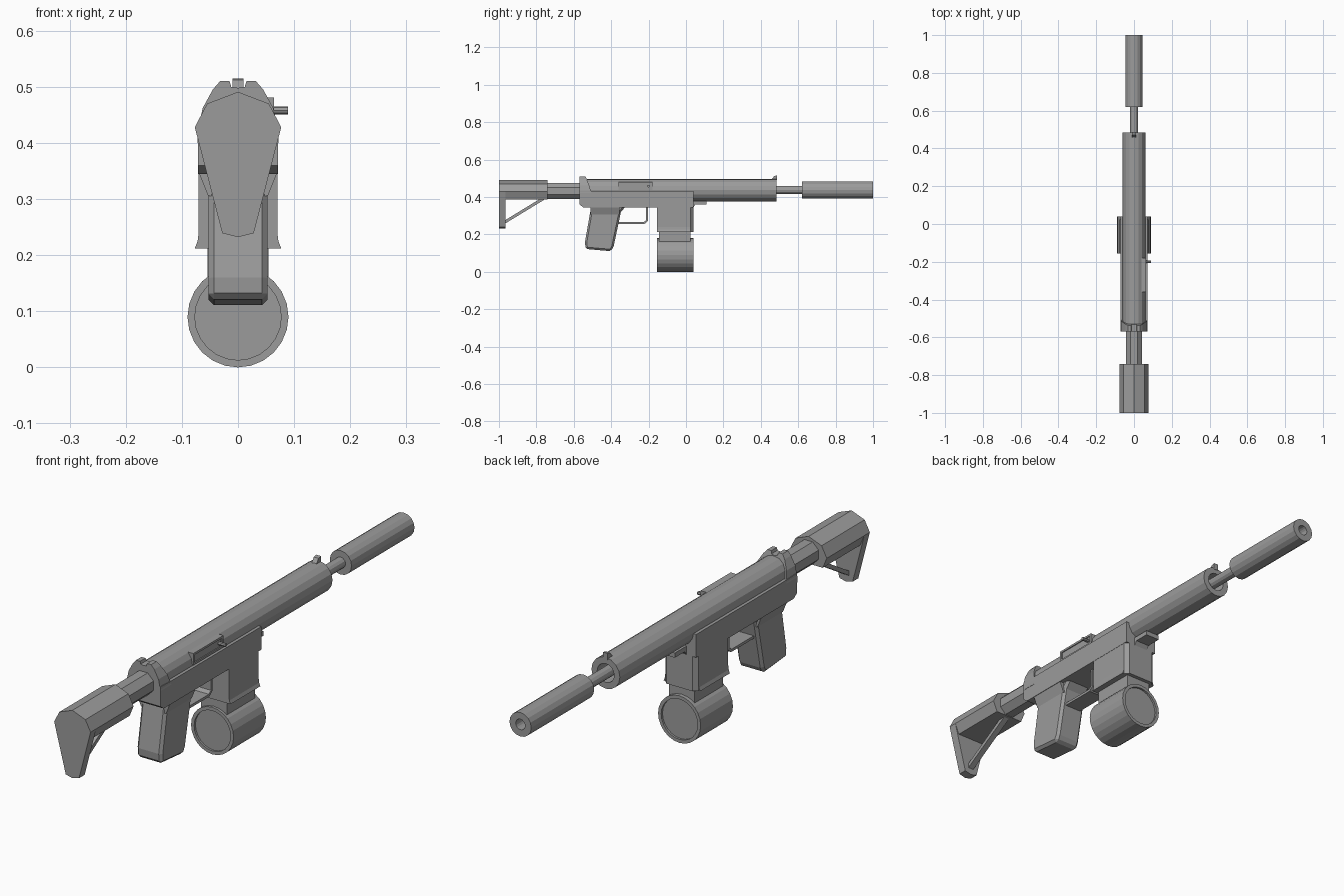
import bpy, bmesh, math
from mathutils import Vector

cube = bpy.data.objects.get("Cube")
if cube:
    bpy.data.objects.remove(cube, do_unlink=True)

grey = bpy.data.materials.new("plain grey")
grey.use_nodes = True
grey.diffuse_color = (0.33, 0.33, 0.33, 1)
grey.node_tree.nodes["Principled BSDF"].inputs["Base Color"].default_value = (0.33, 0.33, 0.33, 1)


def finish(name, bm, bevel=0):
    bmesh.ops.remove_doubles(bm, verts=bm.verts, dist=0.00001)
    bmesh.ops.recalc_face_normals(bm, faces=bm.faces)
    me = bpy.data.meshes.new(name)
    bm.to_mesh(me)
    bm.free()
    me.materials.append(grey)
    ob = bpy.data.objects.new(name, me)
    bpy.context.collection.objects.link(ob)
    if bevel:
        mod = ob.modifiers.new("chamfer", 'BEVEL')
        mod.width = bevel
        mod.segments = 1
        mod.limit_method = 'ANGLE'
        mod.angle_limit = math.radians(50)
    return ob


def prism(name, pts, axis, a, b, bevel=0, rule=None):
    """Extrude an outline along an axis; the outline uses the other two axes in order."""
    bm = bmesh.new()
    rings = []
    for d in (a, b):
        ring = []
        for p in pts:
            co = list(p)
            co.insert("xyz".index(axis), d)
            ring.append(bm.verts.new(co))
        rings.append(ring)
    lo, hi = rings
    n = len(pts)
    bm.faces.new(lo)
    bm.faces.new(hi)
    for i in range(n):
        j = (i + 1) % n
        bm.faces.new((lo[i], lo[j], hi[j], hi[i]))
    if rule:
        for v in hi:
            rule(v)
    return finish(name, bm, bevel)


def mirrored(half):
    """Complete a half outline across x = 0."""
    return half + [(-x, z) for x, z in reversed(half) if x > 0]


def lathe(name, profile, zc, sides, closed=False):
    """Spin a (radius, y) profile about a lengthwise axis at height zc."""
    bm = bmesh.new()
    verts = [bm.verts.new((0, y, zc + r)) for r, y in profile]
    edges = [bm.edges.new(e) for e in zip(verts, verts[1:])]
    if closed:
        edges.append(bm.edges.new((verts[-1], verts[0])))
    bmesh.ops.spin(bm, geom=verts + edges, cent=(0, 0, zc), axis=(0, 1, 0),
                   angle=2 * math.pi, steps=sides, use_merge=True)
    return finish(name, bm)


def box(name, x, y, z, bevel=0):
    return prism(name, [(x[0], z[0]), (x[1], z[0]), (x[1], z[1]), (x[0], z[1])],
                 'y', y[0], y[1], bevel)


# Barrel group
AXIS = 0.437
lathe("barrel_shroud", [(0.06, -0.53), (0.06, 0.485), (0.036, 0.485), (0.036, 0.3),
                        (0, 0.3)], AXIS, 16)
lathe("barrel", [(0.021, 0.29), (0.021, 0.63)], AXIS, 12)
lathe("silencer", [(0, 0.9), (0.02, 0.9), (0.02, 1.0), (0.046, 1.0), (0.046, 0.62),
                   (0, 0.62)], AXIS, 16)
prism("front_sight", [(0.455, 0.49), (0.487, 0.49), (0.487, 0.515), (0.472, 0.512)],
      'x', -0.01, 0.01)

# Receiver: notched rear collar with a sloped front, and the lower body
def slope(v):
    v.co.y = -0.505 - max(0, v.co.z - 0.433) * 0.42

collar = mirrored([(0, 0.498), (0.012, 0.5), (0.015, 0.51), (0.032, 0.51), (0.045, 0.495),
                   (0.063, 0.462), (0.072, 0.42), (0.072, 0.4)])
prism("rear_collar", collar, 'y', -0.57, -0.505, rule=slope)
prism("lower_receiver", [(-0.57, 0.435), (-0.57, 0.36), (-0.55, 0.345), (0.04, 0.345),
                         (0.04, 0.433), (-0.505, 0.433)], 'x', -0.071, 0.071)

# Ejection port frame, bolt and charging handle on the left side
for z in (0.44, 0.477):
    box("port_rail", (0.04, 0.064), (-0.36, -0.18), (z - 0.004, z + 0.004))
for y in (-0.357, -0.183):
    box("port_end", (0.04, 0.064), (y - 0.004, y + 0.004), (0.436, 0.481))
box("port_cover", (0.04, 0.06), (-0.355, -0.185), (0.438, 0.479))
ring = [(-0.2 + 0.007 * math.cos(i * math.pi / 4), 0.458 + 0.007 * math.sin(i * math.pi / 4))
        for i in range(8)]
prism("charging_handle", ring, 'x', 0.04, 0.089)

# Magazine well with chamfered front corners and a flared lip
well = mirrored([(0.055, 0.04), (0.07, 0.025), (0.07, -0.155)])
prism("magazine_well", well, 'z', 0.212, 0.36)
lip = mirrored([(0.07, 0.24), (0.072, 0.225), (0.077, 0.212)])
prism("magazine_well_lip", lip, 'y', -0.155, 0.025)
prism("front_lug", [(0.03, 0.378), (0.11, 0.378), (0.11, 0.36), (0.05, 0.36), (0.03, 0.33)],
      'x', -0.03, 0.03)

# Drum magazine
box("magazine_neck", (-0.054, 0.054), (-0.145, 0.025), (0.1, 0.23))
lathe("drum_magazine", [(0, -0.147), (0.077, -0.147), (0.077, -0.155), (0.09, -0.155),
                        (0.09, 0.04), (0.077, 0.04), (0.077, 0.032), (0, 0.032)], 0.09, 24)

# Grip and trigger guard
prism("grip", [(-0.505, 0.36), (-0.512, 0.32), (-0.54, 0.16), (-0.537, 0.122), (-0.4, 0.11),
               (-0.387, 0.135), (-0.348, 0.32), (-0.325, 0.346), (-0.325, 0.36)],
      'x', -0.053, 0.053, bevel=0.013)
prism("grip_flare", mirrored([(0.071, 0.35), (0.053, 0.305)]), 'y', -0.51, -0.355)
prism("trigger_guard", [(-0.38, 0.266), (-0.38, 0.256), (-0.222, 0.256), (-0.203, 0.272),
                        (-0.203, 0.35), (-0.213, 0.35), (-0.213, 0.276), (-0.226, 0.266)],
      'x', -0.035, 0.035)

# Stock: tube, cheek body, butt plate and brace
tube = [(0.046 * math.cos((i + 0.5) * math.pi / 4), 0.432 + 0.046 * math.sin((i + 0.5) * math.pi / 4))
        for i in range(8)]
prism("buffer_tube", tube, 'y', -0.8, -0.55)
shoulder = [(0, 0.491), (0.055, 0.47), (0.077, 0.428)]
prism("stock_body", mirrored(shoulder + [(0.06, 0.387)]), 'y', -0.98, -0.74)
prism("butt_plate", mirrored(shoulder + [(0.028, 0.239), (0, 0.232)]), 'y', -1.0, -0.966)
prism("stock_brace", [(-0.98, 0.25), (-0.75, 0.39), (-0.78, 0.39), (-0.98, 0.268)],
      'x', -0.012, 0.012)
